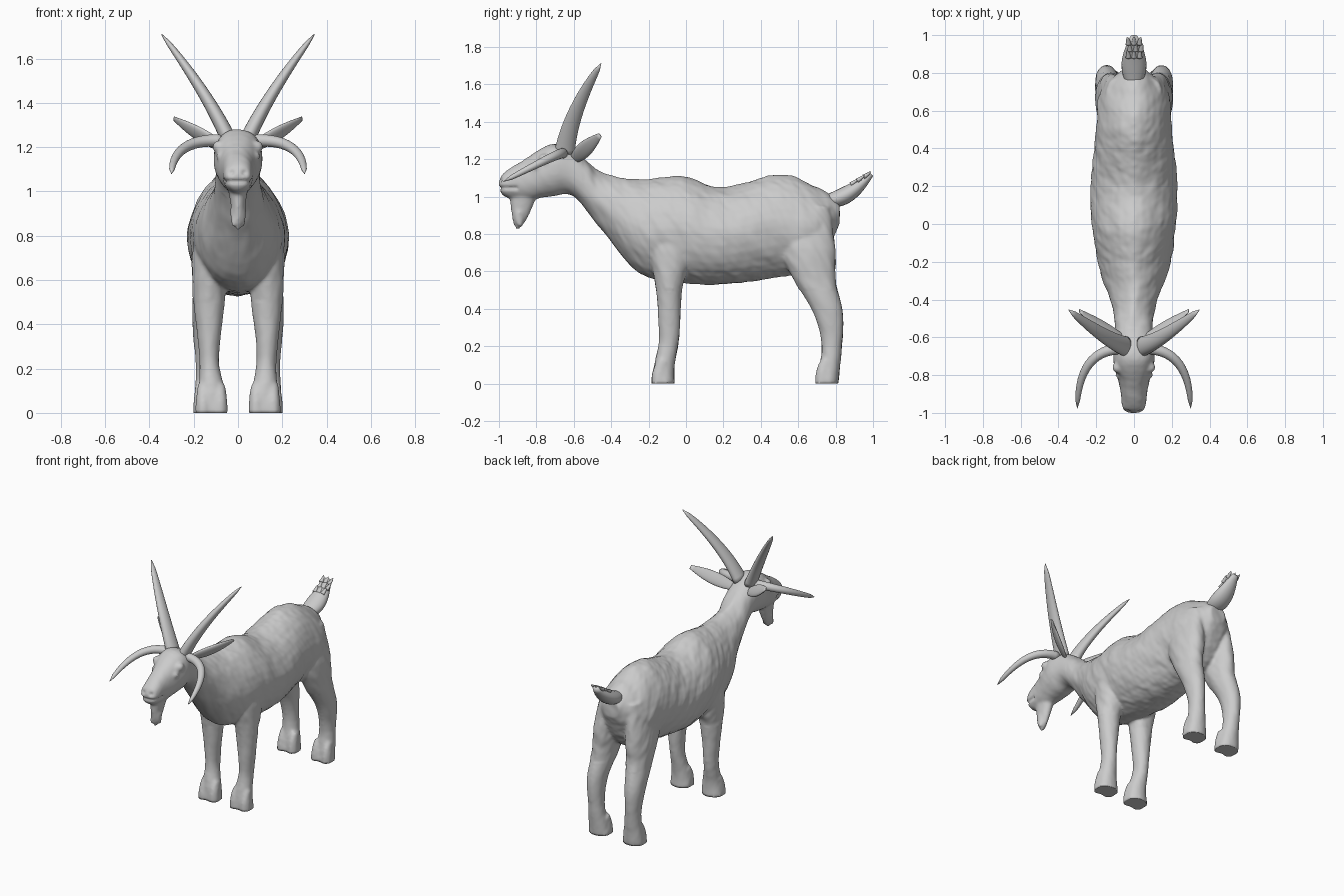
import bpy, bmesh, math
from mathutils import Vector, noise

cube = bpy.data.objects.get("Cube")
if cube:
    bpy.data.objects.remove(cube)

coat = bpy.data.materials.new("plain grey")
coat.use_nodes = True
coat.diffuse_color = (0.6, 0.6, 0.6, 1)
bsdf = coat.node_tree.nodes["Principled BSDF"]
bsdf.inputs["Base Color"].default_value = coat.diffuse_color
bsdf.inputs["Roughness"].default_value = 0.8

X, Y, Z = Vector((1, 0, 0)), Vector((0, 1, 0)), Vector((0, 0, 1))


def spline(keys, steps=5):
    """Smooth curve through key tuples."""
    keys = [Vector(key) for key in keys]
    padded = [keys[0]] + keys + [keys[-1]]
    points = []
    for before, a, b, after in zip(padded, keys, keys[1:], padded[3:]):
        for step in range(steps):
            t = step / steps
            tangent_a, tangent_b = (b - before) / 2, (after - a) / 2
            bend = (b - a) * (3 - 2 * t) * t * t
            points.append(a + bend + tangent_a * t * (1 - t) ** 2 - tangent_b * t * t * (1 - t))
    return points + [keys[-1]]


def loft(bm, sections, flip=1, sides=32):
    """Skin rings of (centre, u vector, v vector, top power, bottom power)."""
    rings = []
    for centre, u, v, top, bottom in sections:
        ring = []
        for k in range(sides):
            angle = math.tau * k / sides
            c, s = math.cos(angle), math.sin(angle)
            power = 2 / (top if s > 0 else bottom)
            p = centre + u * math.copysign(abs(c) ** power, c) + v * math.copysign(abs(s) ** power, s)
            ring.append(bm.verts.new((p.x * flip, p.y, p.z)))
        rings.append(ring)
    for low, high in zip(rings, rings[1:]):
        for k in range(sides):
            j = (k + 1) % sides
            bm.faces.new((low[k], low[j], high[j], high[k]))
    bm.faces.new(rings[0][::-1])
    bm.faces.new(rings[-1])


def sweep(bm, start, bend, end, wide, thick, shape, hint=Z, steps=14):
    """Tube along a bent path; shape gives its relative radius."""
    start, bend, end = Vector(start), Vector(bend), Vector(end)
    sections = []
    for i in range(steps + 1):
        t = i / steps
        centre = start * (1 - t) ** 2 + bend * 2 * t * (1 - t) + end * t * t
        along = (bend - start) * (1 - t) + (end - bend) * t
        u = along.cross(hint).normalized()
        v = u.cross(along).normalized()
        sections.append((centre, u * wide * shape(t), v * thick * shape(t), 2, 2))
    loft(bm, sections, sides=20)


def point(t):
    return math.sqrt(1 - t) + .05


def blunt(t):
    return (1 - t) ** .35 + .05


def leaf(t):
    return math.sin(math.pi * (.2 + .7 * t))


def finish(name, bm, mirrored=False):
    bmesh.ops.recalc_face_normals(bm, faces=bm.faces[:])
    mesh = bpy.data.meshes.new(name)
    bm.to_mesh(mesh)
    bm.free()
    mesh.materials.append(coat)
    mesh.shade_smooth()
    obj = bpy.data.objects.new(name, mesh)
    bpy.context.collection.objects.link(obj)
    if mirrored:
        obj.modifiers.new("mirror", 'MIRROR')
    return obj


# Torso, neck and head: y, top, bottom, half width; narrow along the spine
bm = bmesh.new()
trunk = [(.82, .98, .85, .06), (.7, 1.05, .62, .18), (.5, 1.12, .57, .2), (.2, 1.05, .53, .23),
         (-.03, 1.11, .54, .22), (-.25, 1.09, .59, .18), (-.45, 1.13, .82, .11),
         (-.6, 1.24, 1, .1), (-.72, 1.28, 1, .11), (-.86, 1.2, .98, .075),
         (-.97, 1.13, 1, .06), (-1, 1.08, 1.05, .03)]
sections = []
for y, top, bottom, half in spline(trunk):
    spine = 1.7 if y > -.5 else 2.3
    sections.append((Vector((0, y, (top + bottom) / 2)), X * half, Z * (top - bottom) / 2, spine, 2))
loft(bm, sections)

# Legs: z, centre y, half depth, centre x, half width
front_leg = [(.95, -.07, .1, .12, .05), (.7, -.08, .11, .13, .08), (.5, -.09, .07, .13, .07),
             (.25, -.09, .055, .13, .045), (.1, -.115, .055, .12, .06), (0, -.12, .06, .12, .075)]
hind_leg = [(.95, .66, .11, .1, .05), (.72, .65, .15, .12, .08), (.55, .69, .11, .13, .075),
            (.38, .76, .08, .145, .06), (.2, .78, .055, .14, .05), (0, .755, .06, .13, .075)]
for leg in (front_leg, hind_leg):
    sections = [(Vector((x, y, z)), X * half, Y * depth, 2, 2) for z, y, depth, x, half in spline(leg)]
    _, y, depth, x, half = leg[-1]
    for flip in (1, -1):
        loft(bm, sections, flip)
        # Cloven toes
        for toe in (-.5, .5):
            toe_x = flip * (x + half * toe)
            sweep(bm, (toe_x, y, .12), (toe_x, y - .03, .07), (toe_x, y - .02, 0),
                  half / 2, .045, lambda t: .7 + .3 * t, Y)

# Beard with ragged strands
sweep(bm, (0, -.87, 1.03), (0, -.88, .95), (0, -.9, .83), .045, .075, point, Y)
for x in (-.02, 0, .02):
    sweep(bm, (x, -.89, .92), (x, -.9, .87), (x, -.9 + x, .82 + abs(x)), .016, .025, blunt, Y)

# Brow ridges and eyes
for x, y, z, radius in ((.085, -.76, 1.2, .03), (.08, -.8, 1.16, .02)):
    for side in (x, -x):
        ball = bmesh.ops.create_icosphere(bm, subdivisions=3, radius=radius)
        bmesh.ops.translate(bm, verts=ball["verts"], vec=(side, y, z))

# Fuse everything into one skin
body = finish("body", bm)
remesh = body.modifiers.new("fuse", 'REMESH')
remesh.mode, remesh.voxel_size = 'VOXEL', .009
smooth = body.modifiers.new("soften", 'SMOOTH')
smooth.factor, smooth.iterations = .5, 8
deps = bpy.context.evaluated_depsgraph_get()
skin = bpy.data.meshes.new_from_object(body.evaluated_get(deps))
body.modifiers.clear()
body.data = skin

# Shallow hair folds, mouth crease, nostrils and flat soles
normals = [v.normal.copy() for v in skin.vertices]
for v, normal in zip(skin.vertices, normals):
    p = v.co.copy()
    slant = Vector((p.x * 14, p.y * 15 + p.z * 8, p.z * 7))
    fold = noise.noise(slant) + noise.noise(slant * 2) / 2
    depth = fold * (.005 if p.z > .5 and p.y > -.55 else .002)
    if p.y < -.9:
        depth -= .009 * math.exp(-((p.z - 1.045) / .01) ** 2)
    if p.y < -.95:
        nostril = Vector((abs(p.x) - .03, p.z - 1.085))
        depth -= .01 * math.exp(-(nostril.length / .013) ** 2)
    v.co = p + normal * depth
    if v.co.z < .012:
        v.co.z = 0
skin.shade_smooth()

# Tall swept horns
bm = bmesh.new()
sweep(bm, (.04, -.65, 1.23), (.14, -.62, 1.45), (.345, -.455, 1.71), .034, .052, point, Y)
finish("tall_horns", bm, True)

# Drooping curved horns
bm = bmesh.new()
sweep(bm, (.07, -.66, 1.23), (.295, -.67, 1.24), (.3, -.975, 1.08), .028, .027, blunt)
finish("curved_horns", bm, True)

# Leaf shaped ears
bm = bmesh.new()
sweep(bm, (.06, -.6, 1.2), (.17, -.545, 1.25), (.288, -.46, 1.328), .042, .016, leaf,
      Vector((-.65, .6, .5)))
finish("ears", bm, True)

# Upturned tail with a tufted end
bm = bmesh.new()
sweep(bm, (0, .74, .98), (0, .85, .97), (0, .99, 1.12), .066, .046, leaf)
for row in range(3):
    y, z = .88 + row * .035, 1.065 + row * .02
    for column in (-1, 0, 1):
        x = column * .03 + (row % 2) * .008
        sweep(bm, (x, y, z), (x, y + .02, z + .01), (x * 1.2, y + .04, z + .03), .014, .012, point, steps=5)
finish("tail", bm)
